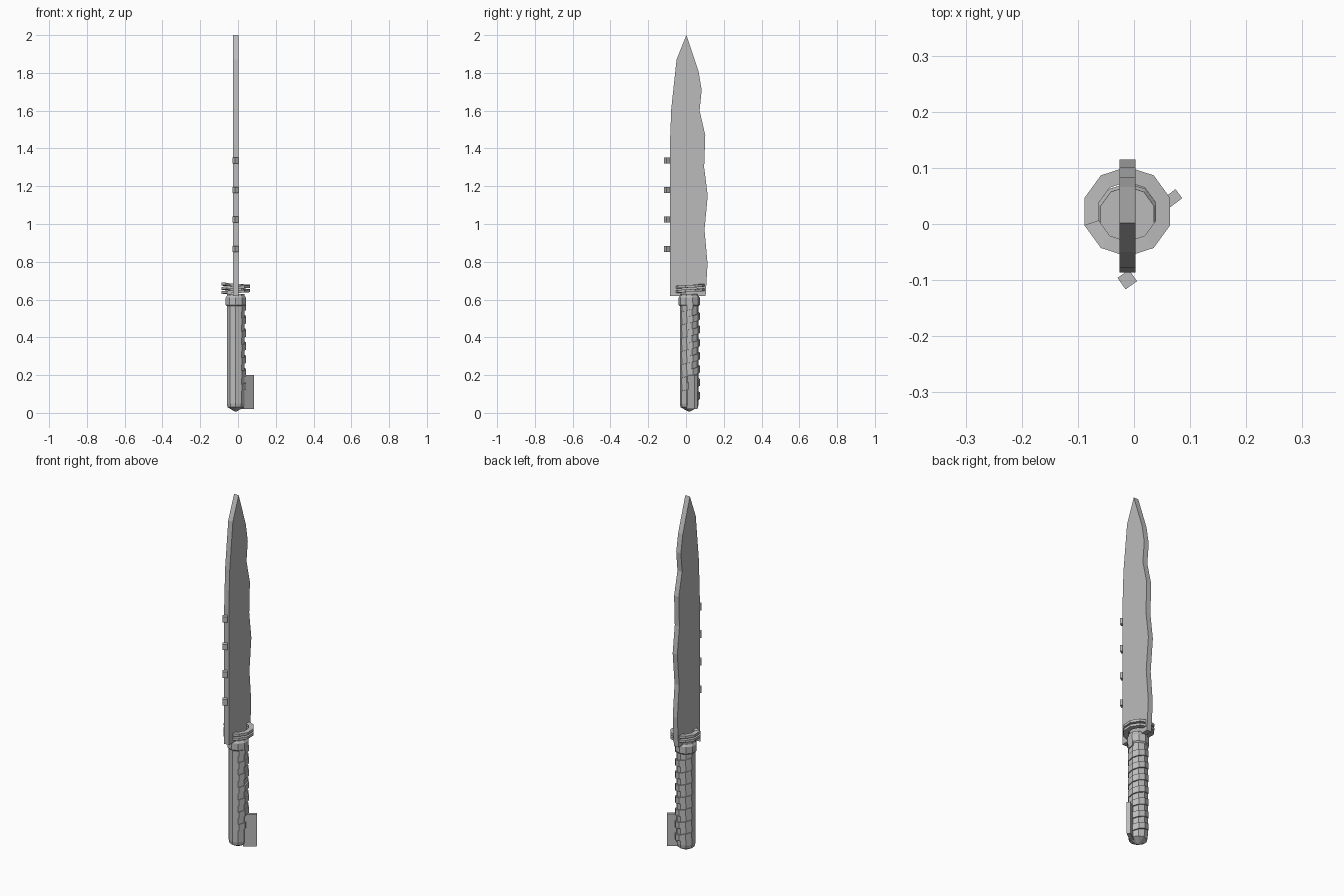
import bpy, bmesh, math
from mathutils import Matrix, Vector

if "Cube" in bpy.data.objects:
    bpy.data.objects.remove(bpy.data.objects["Cube"])

CX, CY = -0.012, 0.017          # handle axis
steel = bpy.data.materials.new("grey_steel")
steel.diffuse_color = (0.5, 0.5, 0.5, 1)
steel.use_nodes = True
steel.node_tree.nodes["Principled BSDF"].inputs["Base Color"].default_value = steel.diffuse_color


def finish(name, bm):
    bmesh.ops.recalc_face_normals(bm, faces=bm.faces)
    me = bpy.data.meshes.new(name)
    bm.to_mesh(me)
    bm.free()
    me.materials.append(steel)
    ob = bpy.data.objects.new(name, me)
    bpy.context.collection.objects.link(ob)
    return ob


def box(name, centre, size, angle):
    bm = bmesh.new()
    bmesh.ops.create_cube(bm, size=1)
    m = Matrix.Translation(centre) @ Matrix.Rotation(math.radians(angle), 4, 'Z') @ Matrix.Diagonal((*size, 1))
    bm.transform(m)
    return finish(name, bm)


def lathe(name, profile, sides=10):
    """Closed faceted solid from (radius, z) pairs, bottom to top."""
    bm = bmesh.new()
    rings = []
    for r, z in profile:
        rings.append([bm.verts.new((CX + r * math.cos(math.tau * (i + .5) / sides),
                                    CY + r * math.sin(math.tau * (i + .5) / sides), z))
                      for i in range(sides)])
    for a, b in zip(rings, rings[1:]):
        for i in range(sides):
            j = (i + 1) % sides
            bm.faces.new((a[i], a[j], b[j], b[i]))
    bm.faces.new(rings[0])
    bm.faces.new(rings[-1])
    return finish(name, bm)


def coil(name, centre, r_in, r_out, z0, z1, turns, height, start=0.0, sides=10):
    """Faceted helical band with a rectangular section."""
    bm = bmesh.new()
    n = round(turns * sides)
    prev = None
    for k in range(n + 1):
        a = start + math.tau * (k + .5) / sides
        z = z0 + (z1 - z0) * k / n
        ring = [bm.verts.new((centre[0] + r * math.cos(a), centre[1] + r * math.sin(a), z + h))
                for r, h in ((r_in, 0), (r_out, 0), (r_out, height), (r_in, height))]
        if prev:
            for i in range(4):
                j = (i + 1) % 4
                bm.faces.new((prev[i], prev[j], ring[j], ring[i]))
        else:
            bm.faces.new(ring)
        prev = ring
    bm.faces.new(prev)
    return finish(name, bm)


# Blade: flat wavy-backed outline (y, z) extruded along x
outline = [(-.086, .62), (-.086, 1.40), (-.078, 1.61), (-.05, 1.87), (.002, 2.0),
           (.066, 1.81), (.083, 1.71), (.072, 1.60), (.102, 1.47), (.096, 1.30),
           (.115, 1.15), (.098, .97), (.114, .79), (.104, .62)]
bm = bmesh.new()
face = bm.faces.new([bm.verts.new((-.026, y, z)) for y, z in outline])
ext = bmesh.ops.extrude_face_region(bm, geom=[face])
bmesh.ops.translate(bm, vec=Vector((.029, 0, 0)),
                    verts=[v for v in ext["geom"] if isinstance(v, bmesh.types.BMVert)])
finish("blade", bm)

# Small turned studs along the front edge
for i in range(4):
    box(f"edge_stud_{i + 1}", (CX, -.099, .868 + .156 * i), (.025, .025, .033), 35)

# Handle with pointed pommel, and collar below the guard
lathe("handle", [(.006, .008), (.024, .018), (.046, .03), (.05, .05), (.05, .63)])
lathe("collar", [(.05, .565), (.056, .572), (.056, .61), (.05, .62)])

# Guard: open spiral band
coil("guard_coil", (CX, .022), .053, .08, .63, .676, 2, .014, math.pi)

# Grip wrap: shallow spiral standing slightly proud of the handle
coil("grip_wrap", (CX + .003, CY + .004), .042, .053, .06, .55, 7, .035)

# Side lug at the pommel end
box("pommel_lug", (.052, .033, .11), (.07, .02, .18), 37)
